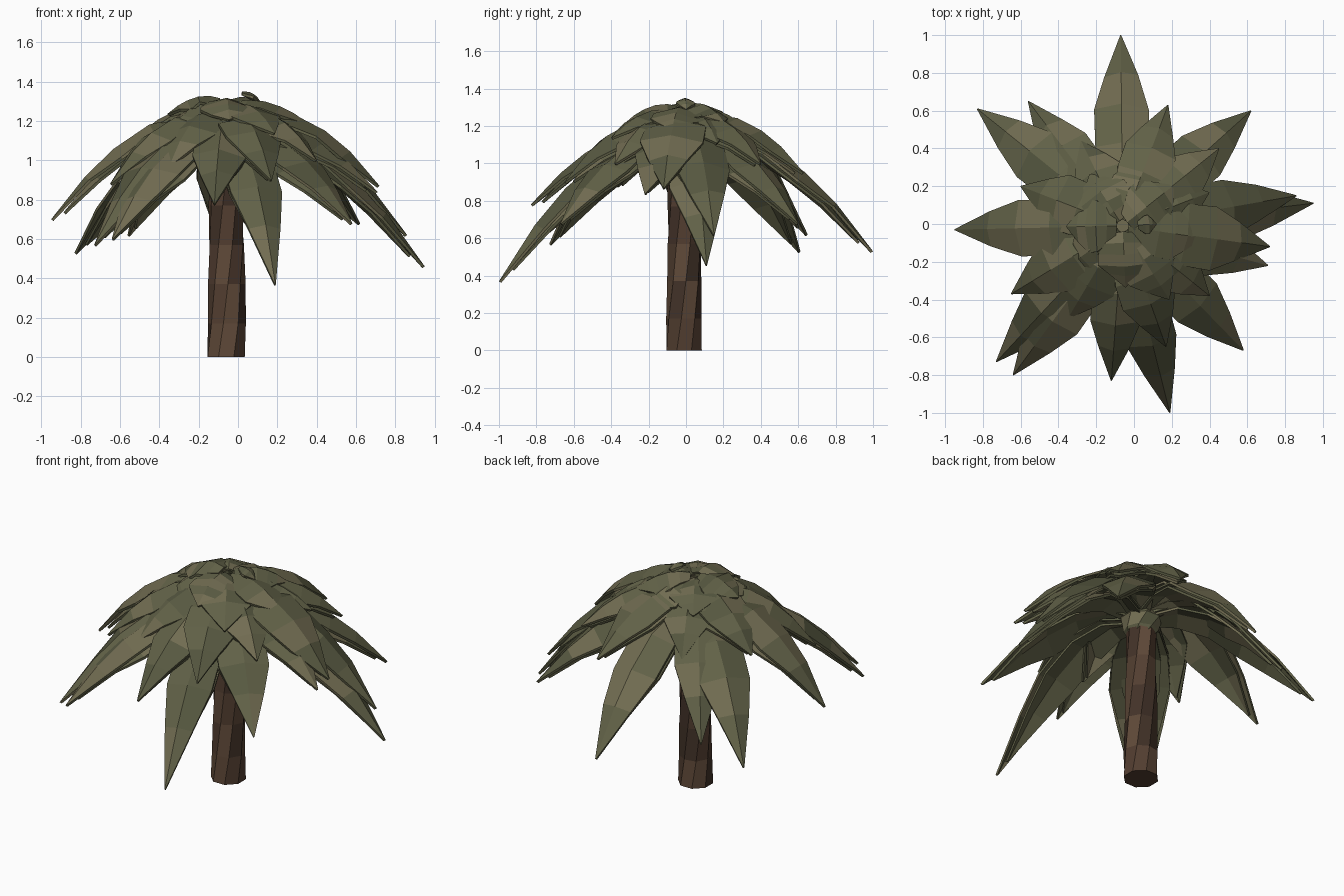
import bpy, bmesh, math, random
from mathutils import Vector

if "Cube" in bpy.data.objects:
    bpy.data.objects.remove(bpy.data.objects["Cube"])

random.seed(4)
CX, CY = -0.06, -0.01


def material(name, col):
    m = bpy.data.materials.new(name)
    m.diffuse_color = (*col, 1)
    m.use_nodes = True
    m.node_tree.nodes["Principled BSDF"].inputs["Base Color"].default_value = m.diffuse_color
    return m


# A few close shades of each colour, scattered over the facets
LEAF = [material(f"leaf_green_{i}", c) for i, c in enumerate(
    [(0.12, 0.12, 0.063), (0.095, 0.098, 0.052), (0.165, 0.15, 0.083)])]
BARK = [material(f"bark_brown_{i}", c) for i, c in enumerate(
    [(0.085, 0.048, 0.03), (0.055, 0.032, 0.021), (0.115, 0.067, 0.04)])]


def make(name, verts, faces, mats):
    me = bpy.data.meshes.new(name)
    me.from_pydata(verts, [], faces)
    bm = bmesh.new()
    bm.from_mesh(me)
    bmesh.ops.recalc_face_normals(bm, faces=bm.faces)
    bm.to_mesh(me)
    bm.free()
    for m in mats:
        me.materials.append(m)
    for p in me.polygons:
        p.material_index = random.choice((0, 0, 1, 2))
    ob = bpy.data.objects.new(name, me)
    bpy.context.collection.objects.link(ob)
    return ob


def column(name, rings, sides, twist, mats, rough=0.0):
    """Stack of polygon rings (radius, z), each turned a little further."""
    verts, faces = [], []
    for k, (r, z) in enumerate(rings):
        for i in range(sides):
            a = math.tau * (i + 0.5) / sides + twist * k
            rr = r + (random.uniform(-rough, rough) if k else 0)
            verts.append((CX + rr * math.cos(a), CY + rr * math.sin(a), z))
    for k in range(len(rings) - 1):
        for i in range(sides):
            j = (i + 1) % sides
            faces.append((k * sides + i, k * sides + j, (k + 1) * sides + j, (k + 1) * sides + i))
    faces += [tuple(range(sides)), tuple(range((len(rings) - 1) * sides, len(rings) * sides))]
    make(name, verts, faces, mats)


def frond(name, tip, z0, width, start=0.03, power=2.2, arch=0.0, thick=0.014):
    """Arching pointed leaf with a raised midrib and a little thickness."""
    d = Vector((tip[0] - CX, tip[1] - CY, 0))
    length = d.length
    d.normalize()
    side = Vector((-d.y, d.x, 0))
    # fraction along the leaf, fraction of full width
    stations = [(0, 0.4), (0.2, 0.7), (0.42, 0.97), (0.63, 1.0), (0.8, 0.62), (1, 0.02)]

    def height(t):
        return z0 + (tip[2] - z0) * t ** power - arch * max(0, 1 - t / 0.42) ** 2

    verts, faces = [], []
    for t, w in stations:
        r = start + (length - start) * t
        slope = (height(t + 0.02) - height(t - 0.02 if t else 0)) / (length * (0.04 if t else 0.02))
        normal = Vector((-slope * d.x, -slope * d.y, 1)).normalized()
        mid = Vector((CX, CY, height(t))) + d * r
        half = width * w / 2
        row = [mid + side * s * half - normal * half * random.uniform(0.2, 0.42) * abs(s)
               for s in (-1, 0, 1)]
        verts += row + [p - normal * thick for p in row]
    for k in range(len(stations) - 1):
        a, b = 6 * k, 6 * k + 6
        loop = [0, 1, 2, 5, 4, 3]
        for i in range(6):
            p, q = loop[i], loop[(i + 1) % 6]
            faces.append((a + p, a + q, b + q, b + p))
    e = 6 * (len(stations) - 1)
    for a in (0, e):
        faces += [(a, a + 1, a + 4, a + 3), (a + 1, a + 2, a + 5, a + 4)]
    make(name, verts, faces, LEAF)


def twin_frond(name, f, arch, power):
    """A frond with a slightly shorter copy lying just beneath it."""
    x, y, z, z0, w = f
    frond(name, (x, y, z), z0, w, arch=arch, power=power)
    s = 0.93
    frond(name + "_under", (CX + (x - CX) * s, CY + (y - CY) * s, z + 0.14 * (z0 - z) - 0.045),
          z0 - 0.04, w * 0.98, arch=arch * 0.8, power=power)


# Trunk with spiralling facets, and the flared bud under the crown
column("trunk", [(0.102, 0), (0.098, 0.17), (0.095, 0.37), (0.092, 0.57), (0.09, 0.77), (0.085, 0.96)],
       8, math.radians(14), BARK, 0.005)
column("crown_bud", [(0.07, 0.92), (0.1, 0.97), (0.12, 1.04), (0.08, 1.13), (0.04, 1.2)],
       8, math.radians(22), LEAF)

# Long fronds: tip x, y, z, root height, width
long_fronds = [
    (-0.07, 1.0, 0.53, 1.20, 0.29), (0.62, 0.60, 0.68, 1.19, 0.29),
    (0.95, 0.11, 0.46, 1.18, 0.30), (0.86, 0.15, 0.62, 1.24, 0.30),
    (0.71, -0.22, 0.84, 1.24, 0.28), (0.58, -0.67, 0.68, 1.18, 0.29),
    (0.19, -1.0, 0.37, 1.16, 0.27), (-0.12, -0.83, 0.78, 1.22, 0.27),
    (-0.64, -0.80, 0.60, 1.17, 0.29), (-0.73, -0.73, 0.57, 1.20, 0.28),
    (-0.95, -0.03, 0.70, 1.27, 0.30), (-0.83, 0.61, 0.53, 1.18, 0.30),
    (-0.56, 0.65, 0.62, 1.22, 0.28),
]
for i, f in enumerate(long_fronds):
    twin_frond(f"long_frond_{i + 1}", f, 0.10, 2.15)

# Middle fronds filling the dome
mid_fronds = [
    (0.72, -0.12, 0.87, 1.28, 0.34), (0.18, 0.63, 0.95, 1.28, 0.28),
    (-0.65, -0.37, 0.88, 1.26, 0.30), (-0.60, 0.20, 1.02, 1.29, 0.30),
    (0.17, -0.65, 0.90, 1.26, 0.30), (0.45, 0.40, 1.00, 1.28, 0.28),
    (-0.35, -0.50, 0.97, 1.27, 0.30), (0.40, -0.38, 1.00, 1.28, 0.30),
    (-0.28, 0.44, 1.00, 1.28, 0.28), (-0.05, -0.52, 0.86, 1.28, 0.32),
]
for i, f in enumerate(mid_fronds):
    twin_frond(f"middle_frond_{i + 1}", f, 0.05, 2.5)

# Short broad leaves closing the top in a loose spiral
for i in range(10):
    a = math.tau * i * 0.382 + 0.4
    r = 0.45 - 0.015 * i + random.uniform(-0.03, 0.03)
    frond(f"top_leaf_{i + 1}",
          (CX + 0.04 + r * math.cos(a), CY + r * math.sin(a), 1.11 + 0.014 * i),
          1.29 + 0.005 * i, 0.28, start=0.03, arch=0.02, power=2.5)

# Small curled shoot at the very top
frond("top_shoot", (0.12, 0.0, 1.29), 1.35, 0.1, start=0.08, power=3)
